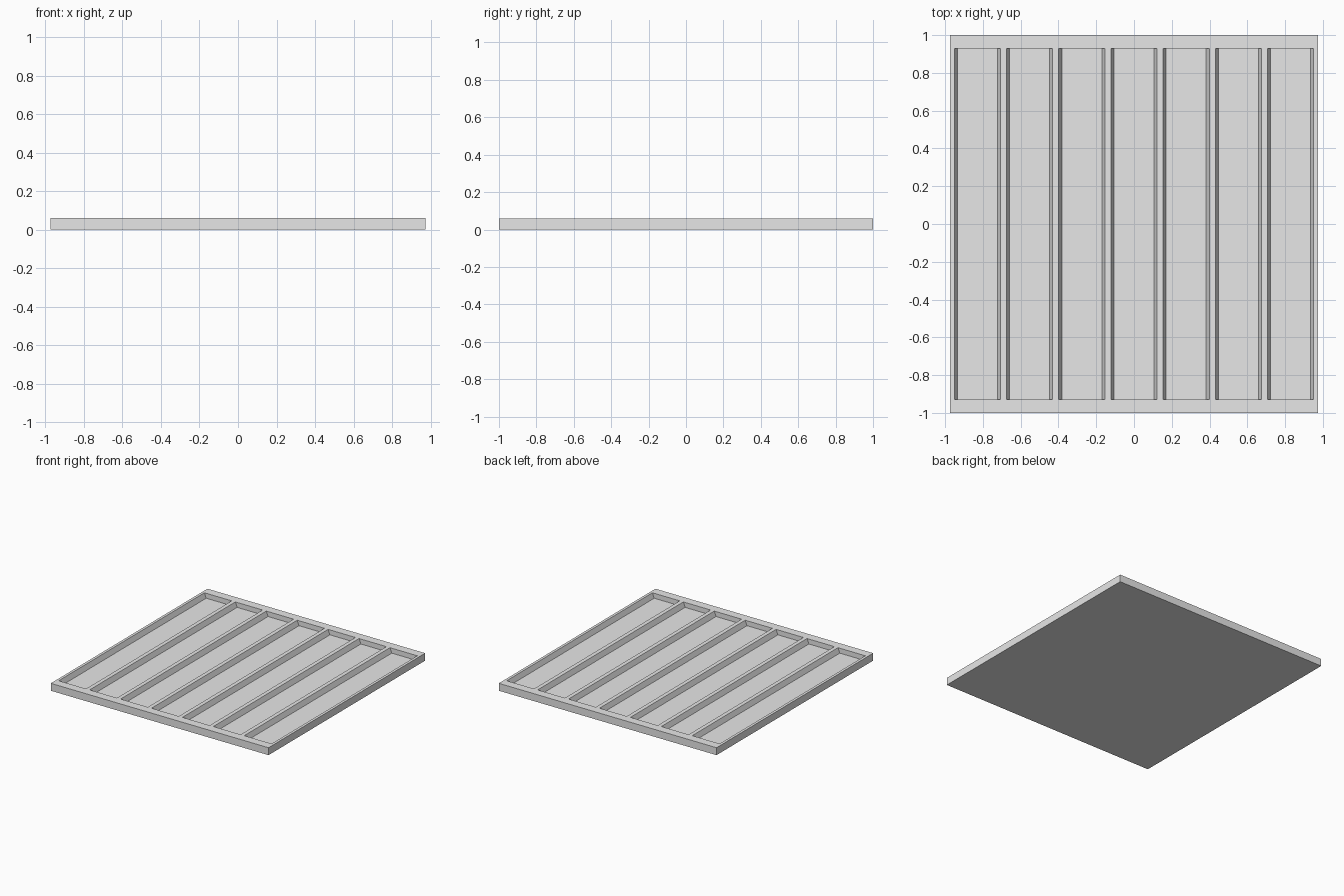
import bpy
import bmesh
from mathutils import Vector

cube = bpy.data.objects.get("Cube")
if cube:
    bpy.data.objects.remove(cube, do_unlink=True)

HALF_X, HALF_Y, HEIGHT = 0.973, 1.0, 0.06
TROUGHS, PITCH = 7, 0.2764
TOP_W, FLOOR_W, HALF_LEN, FLOOR_Z = 0.244, 0.212, 0.93, 0.02

grey = bpy.data.materials.new("plain_grey")
grey.use_nodes = True
colour = (0.8, 0.8, 0.8, 1)
grey.diffuse_color = colour
grey.node_tree.nodes["Principled BSDF"].inputs["Base Color"].default_value = colour


def add_prism(bm, profile, half_len):
    """Extrude an x-z profile along y."""
    face = bm.faces.new([bm.verts.new((x, -half_len, z)) for x, z in profile])
    result = bmesh.ops.extrude_face_region(bm, geom=[face])
    verts = [v for v in result["geom"] if isinstance(v, bmesh.types.BMVert)]
    bmesh.ops.translate(bm, verts=verts, vec=Vector((0, 2 * half_len, 0)))


def make_object(name, bm):
    bmesh.ops.recalc_face_normals(bm, faces=bm.faces)
    mesh = bpy.data.meshes.new(name)
    bm.to_mesh(mesh)
    bm.free()
    mesh.materials.append(grey)
    obj = bpy.data.objects.new(name, mesh)
    bpy.context.collection.objects.link(obj)
    return obj


# Solid tray slab
bm = bmesh.new()
add_prism(bm, [(-HALF_X, 0), (HALF_X, 0), (HALF_X, HEIGHT), (-HALF_X, HEIGHT)], HALF_Y)
tray = make_object("ribbed_tray", bm)

# Trough cutters with sloping long sides, carried on above the rim
bm = bmesh.new()
rise = 2 * HEIGHT
slope = (TOP_W - FLOOR_W) / (HEIGHT - FLOOR_Z)
over_w = FLOOR_W + slope * (rise - FLOOR_Z)
# Cap the cutter just above the rim so that neighbours never touch
cap = HEIGHT + 0.01
over_w = FLOOR_W + slope * (cap - FLOOR_Z)
for i in range(TROUGHS):
    cx = (i - (TROUGHS - 1) / 2) * PITCH
    add_prism(bm, [(cx - FLOOR_W / 2, FLOOR_Z), (cx + FLOOR_W / 2, FLOOR_Z),
                   (cx + over_w / 2, cap), (cx - over_w / 2, cap)], HALF_LEN)
cutter = make_object("trough_cutter", bm)
cutter.hide_render = True

# Cut the troughs and bake the result
mod = tray.modifiers.new("troughs", "BOOLEAN")
mod.operation = "DIFFERENCE"
mod.solver = "EXACT"
mod.object = cutter
bpy.context.view_layer.update()
depsgraph = bpy.context.evaluated_depsgraph_get()
baked = bpy.data.meshes.new_from_object(tray.evaluated_get(depsgraph))
tray.modifiers.clear()
tray.data = baked
bpy.data.objects.remove(cutter, do_unlink=True)
